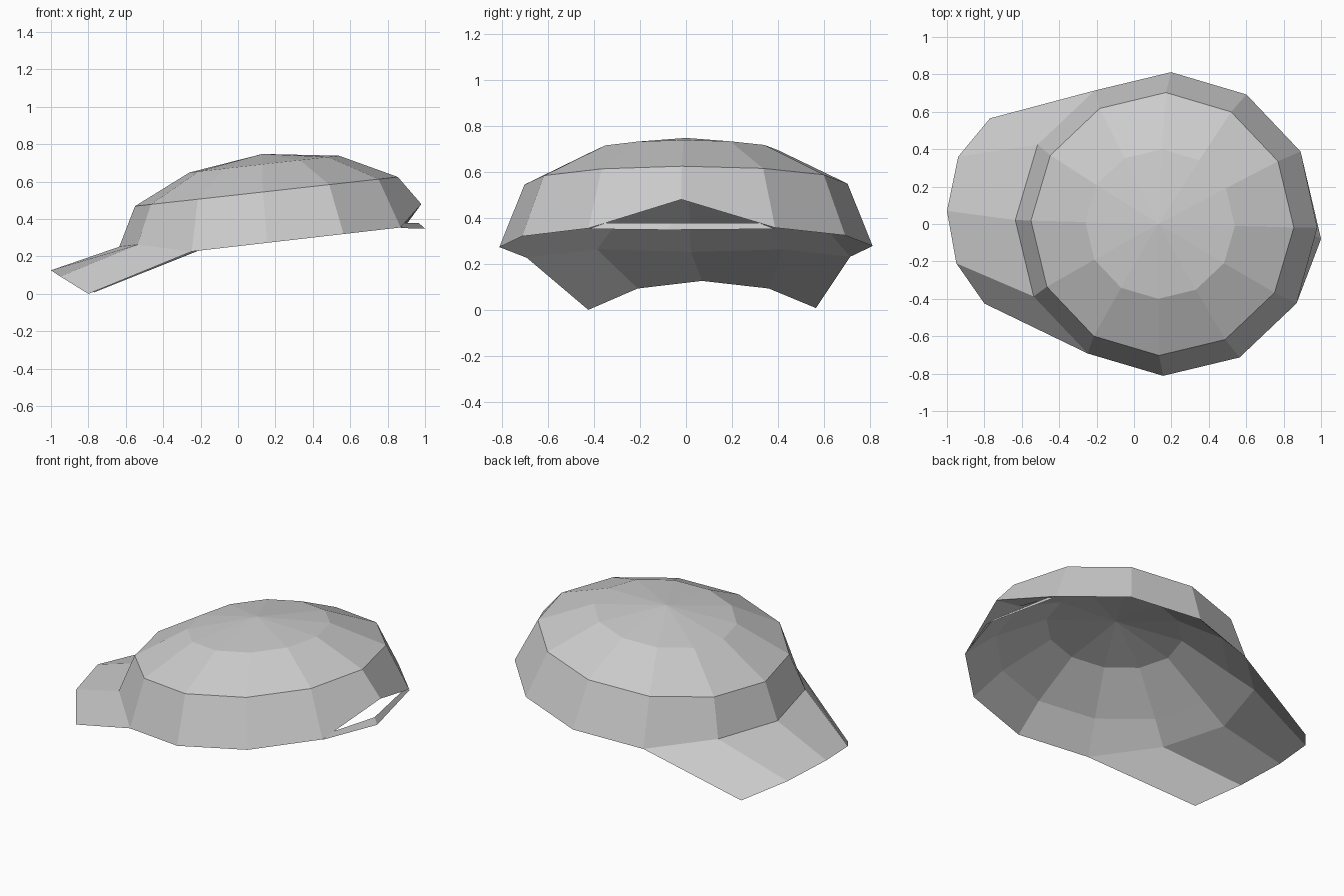
import bpy
import math

if "Cube" in bpy.data.objects:
    bpy.data.objects.remove(bpy.data.objects["Cube"])

grey = bpy.data.materials.new("light grey cloth")
grey.diffuse_color = (0.6, 0.6, 0.6, 1)
grey.use_nodes = True
grey.node_tree.nodes["Principled BSDF"].inputs["Base Color"].default_value = grey.diffuse_color
SIDES = 12


def make_part(name, verts, faces):
    mesh = bpy.data.meshes.new(name)
    mesh.from_pydata(verts, [], faces)
    mesh.materials.append(grey)
    mesh.update()
    obj = bpy.data.objects.new(name, mesh)
    bpy.context.collection.objects.link(obj)
    return obj


def ring(cx, radius, height):
    """Twelve-sided ring whose height is a function of x."""
    pts = []
    for k in range(SIDES):
        a = math.radians(30 * k - 1.5)
        x, y = cx + radius * math.cos(a), radius * math.sin(a)
        pts.append((x, y, height(x)))
    return pts


def bands(rows):
    """Quads joining two equal open rows, the second lying after the first."""
    n = len(rows[0])
    faces = [(i, i + 1, n + i + 1, n + i) for i in range(n - 1)]
    return rows[0] + rows[1], faces


def dome(name, middle, upper, top, inside=False):
    """Shell from the rim over two rings to a central point."""
    faces = []
    for k in range(SIDES):
        n = (k + 1) % SIDES
        for b in (0, SIDES):
            faces.append((b + k, b + n, b + SIDES + n, b + SIDES + k))
        faces.append((2 * SIDES + k, 2 * SIDES + n, 3 * SIDES))
    if inside:
        faces = [f[::-1] for f in faces]
    return make_part(name, rim + middle + upper + [(0.13, 0.0, top)], faces)


# Shared rim: tilted, arched over the brim, raised at the back opening
rim = ring(0.177, 0.812, lambda x: 0.255 + 0.115 * x)
for k in (5, 6, 7):
    rim[k] = (rim[k][0], rim[k][1], 0.252 if k == 6 else 0.263)
rim[0] = (0.98, -0.02, 0.48)

# Crown outside, and the lower lining seen from beneath
dome("crown", ring(0.152, 0.703, lambda x: 0.53 + 0.111 * x),
     ring(0.14, 0.40, lambda x: 0.678 + 0.1125 * x), 0.748)
dome("lining", ring(0.158, 0.655, lambda x: 0.41 + 0.111 * x),
     ring(0.143, 0.38, lambda x: 0.573 + 0.1125 * x), 0.648, inside=True)

# Brim: sheet from the front rim to a drooping outer edge
edge = [(-0.77, 0.565, 0.008), (-0.94, 0.36, 0.093), (-1.0, 0.07, 0.126),
        (-0.95, -0.21, 0.093), (-0.80, -0.425, 0.0)]
make_part("brim", *bands([edge, rim[4:9]]))

# Strap: narrow band across the back opening
low = [(rim[11][0], rim[11][1], 0.352), (1.0, -0.08, 0.348),
       (rim[1][0], rim[1][1], 0.352)]
high = [(0.885, -0.35, 0.378), (0.968, -0.06, 0.378), (0.895, 0.32, 0.378)]
make_part("back_strap", *bands([low, high]))
